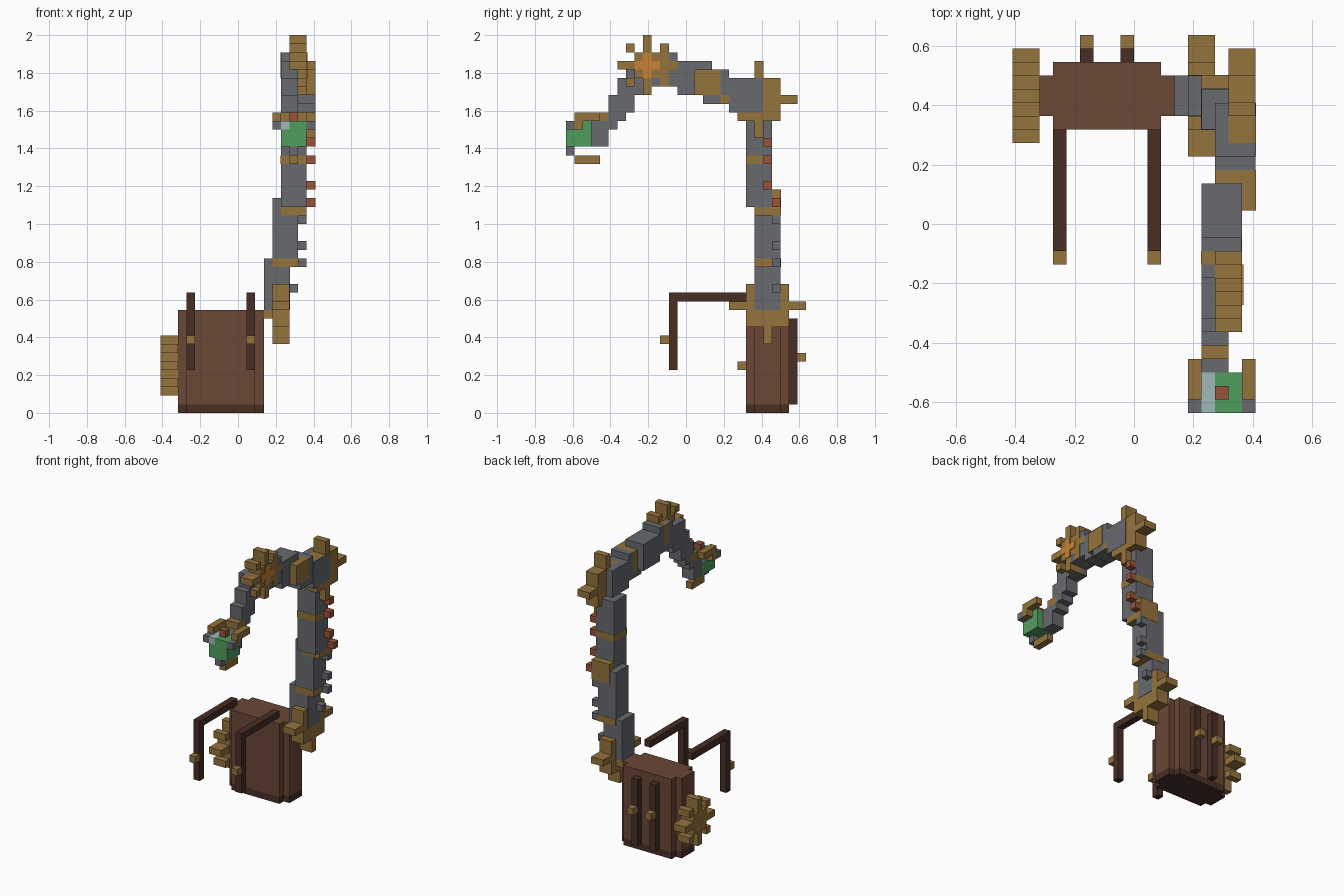
import bpy
import bmesh

U = 2 / 44  # size of one block

cube = bpy.data.objects.get("Cube")
if cube:
    bpy.data.objects.remove(cube)


def material(name, rgb):
    linear = [((c / 255 + 0.055) / 1.055) ** 2.4 for c in rgb] + [1]
    m = bpy.data.materials.new(name)
    m.use_nodes = True
    m.diffuse_color = linear
    m.node_tree.nodes["Principled BSDF"].inputs["Base Color"].default_value = linear
    return m


GOLD = material("brass", (148, 115, 60))
GRAY = material("steel", (103, 106, 111))
BROWN = material("wood", (106, 71, 54))
DARK = material("dark wood", (72, 46, 37))
GREEN = material("green", (80, 157, 94))
GLASS = material("pale blue", (160, 184, 187))
RED = material("rust red", (153, 82, 58))
ORANGE = material("copper", (200, 128, 52))


def part(name, mat, *boxes):
    """One object from boxes given as (x0, x1, y0, y1, z0, z1) in blocks."""
    bm = bmesh.new()
    for x0, x1, y0, y1, z0, z1 in boxes:
        verts = bmesh.ops.create_cube(bm, size=1)["verts"]
        bmesh.ops.scale(bm, vec=((x1 - x0) * U, (y1 - y0) * U, (z1 - z0) * U), verts=verts)
        bmesh.ops.translate(
            bm, vec=((x0 + x1) * U / 2, (y0 + y1) * U / 2, (z0 + z1) * U / 2), verts=verts)
    mesh = bpy.data.meshes.new(name)
    bm.to_mesh(mesh)
    bm.free()
    mesh.materials.append(mat)
    obj = bpy.data.objects.new(name, mesh)
    bpy.context.collection.objects.link(obj)
    return obj


def gear(name, x0, x1, y, z, hub, reach, corner=0):
    """Block gear facing x: square hub, four long teeth, optional corner teeth."""
    def plate(dy, dz, ry, rz):
        return (x0, x1, y + dy - ry, y + dy + ry, z + dz - rz, z + dz + rz)
    boxes = [plate(0, 0, hub, hub)]
    for s in (-1, 1):
        mid, half = s * (hub + reach) / 2, (reach - hub) / 2
        boxes += [plate(mid, 0, half, 0.5), plate(0, mid, 0.5, half)]
        if corner:
            boxes += [plate(s * corner, t * corner, 0.5, 0.5) for t in (-1, 1)]
    return part(name, GOLD, *boxes)


# Backpack
part("pack_body", BROWN, (-6, 2, 7, 12, 1, 12), (-7, 3, 8, 11, 1, 12))
part("pack_base", DARK, (-6, 2, 7, 12, 0, 1), (-7, 3, 8, 11, 0, 1))
for side, x in (("right", -4), ("left", -1)):
    part(side + "_back_slat", DARK, (x, x + 1, 12, 13, 1, 11))
    part(side + "_back_knob", GOLD, (x, x + 1, 13, 14, 6, 7))
for side, x in (("right", -6), ("left", 1)):
    part(side + "_strap", DARK, (x, x + 1, -2, 7, 13, 14), (x, x + 1, -2, -1, 5, 13))
    part(side + "_strap_buckle", GOLD, (x, x + 1, -3, -2, 8, 9))

# Gears
gear("pack_gear", -9, -7, 9.5, 5.5, 1.5, 3.5, 2)
gear("shoulder_gear", 4, 6, 9.5, 12.5, 2.5, 4.5)
gear("elbow_gear", 7, 9, 8.5, 36.5, 2.5, 4.5)
gear("wrist_gear", 6, 8, -4.5, 40.5, 1.5, 3.5, 2)
part("wrist_gear_cap", ORANGE, (8, 8.1, -6, -3, 40, 41), (8, 8.1, -5, -4, 39, 42))

# Rising arm
part("shoulder_axle", GOLD, (3, 4, 8, 11, 11, 12))
part("lower_arm", GRAY, (3, 6.04, 8, 11, 12, 18))
part("middle_arm", GRAY, (4, 7, 8, 11, 18, 25))
part("upper_arm", GRAY, (5, 8, 7, 10, 24, 35))
part("lower_band", GOLD, (4, 7.04, 7.96, 11.04, 17, 18))
part("middle_band", GOLD, (5, 8, 7.96, 11.04, 23, 24))
part("upper_band", GOLD, (4.96, 8.04, 6.96, 10.04, 29, 30))
part("arm_back_plate", GOLD, (5, 8, 10, 11.04, 23, 26))
for i, (x, z) in enumerate(((6, 14), (7, 17), (7, 19), (7, 22))):
    part(f"steel_stud_{i + 1}", GRAY, (x, x + 1, 10, 11, z, z + 1))
for i, (y, z) in enumerate(((10, 24), (9, 26), (9, 29), (9, 31))):
    part(f"red_stud_{i + 1}", RED, (8, 9, y, y + 1, z, z + 1))

# Reaching boom
part("boom_rear", GRAY, (6, 9.04, 5, 8.98, 35, 39), (6, 9, 2, 6, 36, 39), (6, 9, 4, 5, 36, 40))
part("boom_band", GOLD, (6, 9.04, 1, 4, 37, 40))
part("boom_front", GRAY, (5, 8, -1, 3, 37, 41), (5, 7.96, -4, -1, 38, 41.96))
part("boom_front_band", GOLD, (4.96, 8, -3, -2, 39, 42))

# Descending forearm, stepped
part("forearm", GRAY, (5, 7, -7, -4, 37, 41), (5, 7, -8, -6, 35, 39),
     (5, 7, -9, -7, 34, 37), (5, 7, -10, -8, 33, 34), (5, 7, -11, -9, 31, 34))
part("forearm_band", GOLD, (5, 7, -10, -8, 34, 35))

# Claw head
part("head_block", GREEN, (5, 8, -14, -11, 31, 33), (6, 8, -14, -11, 33, 34))
part("head_glass", GLASS, (5, 6, -14, -11, 33, 34))
part("head_button", RED, (6, 7, -13, -12, 34, 35))
for side, x in (("right", 4), ("left", 8)):
    part(side + "_claw", GOLD, (x, x + 1, -12, -10, 34, 35), (x, x + 1, -13, -12, 33, 35))
    part(side + "_claw_tip", GRAY, (x, x + 1, -14, -13, 33, 34))
part("bottom_claw", GOLD, (6, 7, -13, -10, 29, 30))
part("bottom_claw_tip", GRAY, (6, 7, -14, -13, 30, 31))
